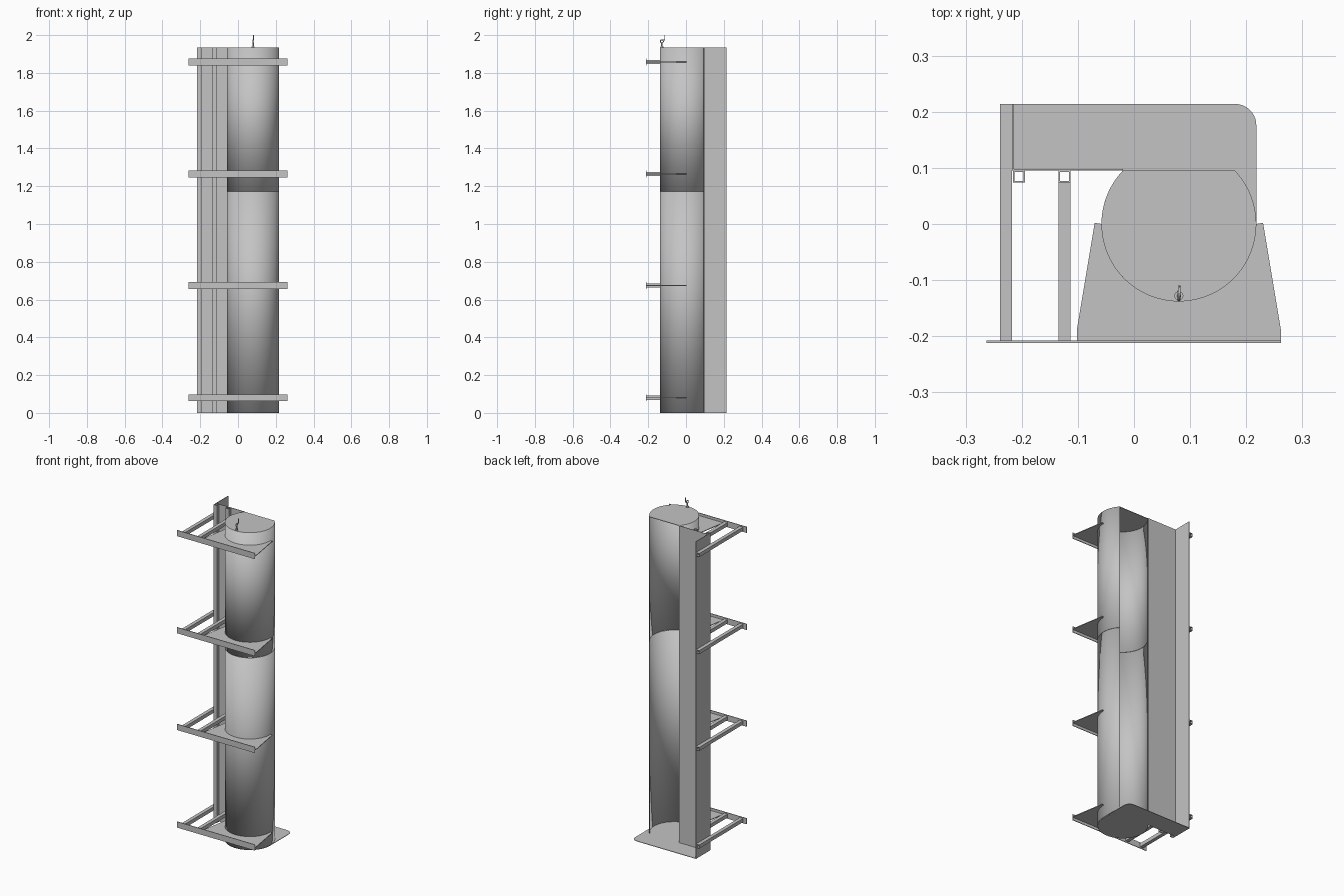
import bpy, bmesh, math
from mathutils import Matrix

if "Cube" in bpy.data.objects:
    bpy.data.objects.remove(bpy.data.objects["Cube"], do_unlink=True)

GREY = (0.55, 0.55, 0.55, 1)
grey = bpy.data.materials.new("steel_grey")
grey.use_nodes = True
grey.diffuse_color = GREY
grey.node_tree.nodes["Principled BSDF"].inputs["Base Color"].default_value = GREY

CX, R, TOP, SHEET = 0.08, 0.138, 1.935, 0.003
CUT = 43.5                      # half-angle where the drum opens at the back
LEVELS = (0.08, 0.675, 1.265, 1.857)


def arc(cx, cy, r, a0, a1, n):
    """Points along a circular arc, angles in degrees."""
    angles = [math.radians(a0 + (a1 - a0) * i / n) for i in range(n + 1)]
    return [(cx + r * math.cos(a), cy + r * math.sin(a)) for a in angles]


def finish(obj, smooth=False):
    obj.data.materials.clear()
    obj.data.materials.append(grey)
    if smooth:
        bpy.ops.object.select_all(action="DESELECT")
        obj.select_set(True)
        bpy.context.view_layer.objects.active = obj
        bpy.ops.object.shade_smooth_by_angle(angle=math.radians(30))
    return obj


def new_object(name, bm, smooth=False):
    bmesh.ops.recalc_face_normals(bm, faces=bm.faces)
    mesh = bpy.data.meshes.new(name)
    bm.to_mesh(mesh)
    bm.free()
    obj = bpy.data.objects.new(name, mesh)
    bpy.context.collection.objects.link(obj)
    return finish(obj, smooth)


def plate(name, pts, z0, z1):
    """Solid plate from a flat outline."""
    bm = bmesh.new()
    face = bm.faces.new([bm.verts.new((x, y, z0)) for x, y in pts])
    ext = bmesh.ops.extrude_face_region(bm, geom=[face])["geom"]
    verts = [g for g in ext if isinstance(g, bmesh.types.BMVert)]
    bmesh.ops.translate(bm, vec=(0, 0, z1 - z0), verts=verts)
    return new_object(name, bm, True)


def sheet(name, pts, z0, z1, closed=False, smooth=False):
    """Bent sheet wall raised from an open or closed path."""
    bm = bmesh.new()
    low = [bm.verts.new((x, y, z0)) for x, y in pts]
    high = [bm.verts.new((x, y, z1)) for x, y in pts]
    n = len(pts)
    for i in range(n if closed else n - 1):
        j = (i + 1) % n
        bm.faces.new((low[i], low[j], high[j], high[i]))
    obj = new_object(name, bm, smooth)
    mod = obj.modifiers.new("thickness", "SOLIDIFY")
    mod.thickness, mod.offset, mod.use_even_offset = SHEET, 0, True
    return obj


def square_tube(name, length, size=0.022):
    h = (size - SHEET) / 2
    return sheet(name, [(-h, -h), (h, -h), (h, h), (-h, h)], 0, length, True)


def box(name, lo, hi):
    return plate(name, [(lo[0], lo[1]), (hi[0], lo[1]), (hi[0], hi[1]), (lo[0], hi[1])],
                 lo[2], hi[2])


# Drum shell in two lengths, open at the back
SEAM = 1.172
wall = arc(CX, 0, R - SHEET / 2, 180 - CUT, 360 + CUT, 72)
sheet("lower_drum_shell", wall, 0, SEAM - 0.001, smooth=True)
sheet("upper_drum_shell", wall, SEAM + 0.001, TOP, smooth=True)
plate("drum_top_cap", arc(CX, 0, R, 180 - CUT, 360 + CUT, 72), TOP - SHEET, TOP)

# Base plate: round front, rounded back corner
outline = arc(CX, 0, R, 0, -180 - CUT, 60)
outline += [(-0.217, 0.098), (-0.217, 0.214)]
outline += arc(0.18, 0.176, 0.038, 90, 0, 10)
plate("base_plate", outline, 0, SHEET)

# Bent sheet beside the opening
sheet("back_angle_panel", [(-0.02, 0.0965), (-0.2155, 0.0965), (-0.2155, 0.214)], 0, TOP)

# Upright square tubes
for name, x in (("outer_upright", -0.205), ("inner_upright", -0.124)):
    square_tube(name, TOP).location = (x, 0.085, 0)

# Support frames: bracket, front rail and two arms on each level
bracket = [(-0.102, -0.209), (0.262, -0.209), (0.262, -0.19), (0.23, 0.002)]
bracket += arc(CX, 0, R - 0.001, 0, -180, 40) + [(-0.07, 0.002), (-0.102, -0.19)]
for z in LEVELS:
    plate("drum_bracket", bracket, z - 0.002, z + 0.002)
    box("front_rail", (-0.263, -0.212, z - 0.018), (0.262, -0.208, z + 0.018))
    for name, x, end in (("outer_arm", -0.228, 0.214), ("inner_arm", -0.124, 0.074)):
        arm = square_tube(name, end + 0.208)
        arm.rotation_euler.x = -math.pi / 2
        arm.location = (x, -0.208, z)

# Lifting eye with a small latch pin on the cap
EY = -0.128


def rod(name, x, y, z0, z1, r):
    bpy.ops.mesh.primitive_cylinder_add(vertices=16, radius=r, depth=z1 - z0,
                                        location=(x, y, (z0 + z1) / 2))
    obj = bpy.context.object
    obj.name = name
    return finish(obj, True)


rod("eye_base", CX, EY, TOP, TOP + 0.006, 0.008)
rod("eye_stem", CX, EY, TOP, TOP + 0.026, 0.004)
bpy.ops.mesh.primitive_torus_add(major_segments=24, minor_segments=8, major_radius=0.008,
                                 minor_radius=0.0025, location=(CX, EY, TOP + 0.032),
                                 rotation=(math.pi / 2, 0, math.pi / 2))
bpy.context.object.name = "eye_ring"
finish(bpy.context.object, True)
box("latch_arm", (CX - 0.002, EY, TOP + 0.036), (CX + 0.003, EY + 0.018, TOP + 0.041))
rod("latch_pin", CX + 0.002, EY + 0.016, TOP + 0.036, 2.0, 0.0018)
